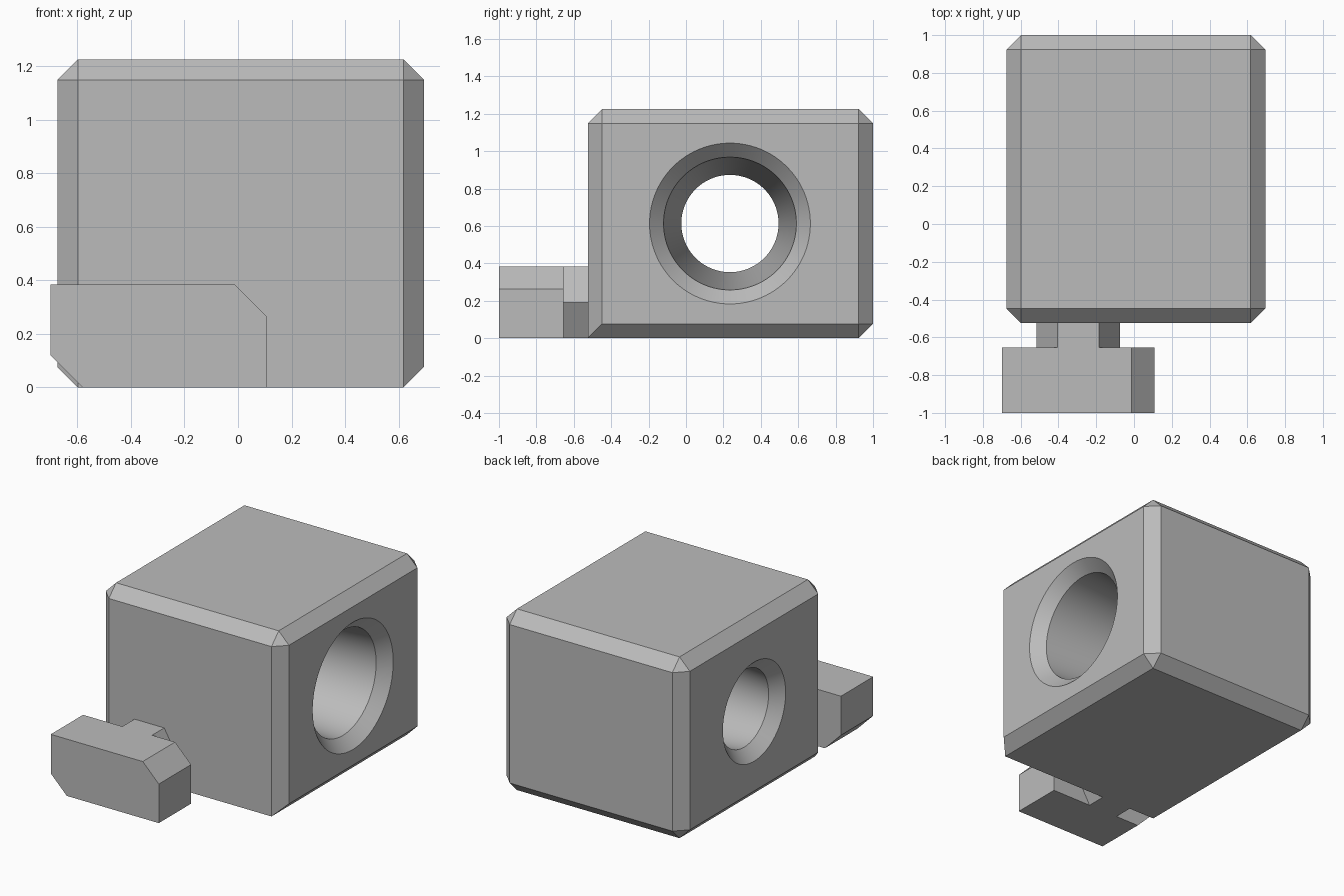
import bpy, bmesh, math

default = bpy.data.objects.get("Cube")
if default:
    bpy.data.objects.remove(default, do_unlink=True)

GREY = (0.5, 0.5, 0.5, 1.0)
grey = bpy.data.materials.new("plain grey")
grey.use_nodes = True
grey.diffuse_color = GREY
grey.node_tree.nodes["Principled BSDF"].inputs["Base Color"].default_value = GREY


def make_object(name, bm):
    bmesh.ops.recalc_face_normals(bm, faces=bm.faces)
    mesh = bpy.data.meshes.new(name)
    bm.to_mesh(mesh)
    bm.free()
    mesh.materials.append(grey)
    obj = bpy.data.objects.new(name, mesh)
    bpy.context.collection.objects.link(obj)
    return obj


def loft(name, rings):
    """Skin a list of equal-length closed rings and cap both ends."""
    bm = bmesh.new()
    loops = [[bm.verts.new(p) for p in ring] for ring in rings]
    n = len(loops[0])
    for a, b in zip(loops, loops[1:]):
        for i in range(n):
            j = (i + 1) % n
            bm.faces.new((a[i], a[j], b[j], b[i]))
    bm.faces.new(loops[0])
    bm.faces.new(loops[-1])
    return make_object(name, bm)


def extrude_y(name, profile, y0, y1):
    return loft(name, [[(x, y, z) for x, z in profile] for y in (y0, y1)])


# Block: every edge chamfered except the lower front one
X0, X1, Y0, Y1, TOP, CHAMFER = -0.675, 0.695, -0.525, 1.0, 1.225, 0.077
bm = bmesh.new()
bmesh.ops.create_cube(bm, size=1)
for v in bm.verts:
    v.co = (X0 if v.co.x < 0 else X1, Y0 if v.co.y < 0 else Y1, 0 if v.co.z < 0 else TOP)
edges = [e for e in bm.edges
         if not all(v.co.z < 0.01 and v.co.y < Y0 + 0.01 for v in e.verts)]
bmesh.ops.bevel(bm, geom=edges, offset=CHAMFER, segments=1, profile=0.5, affect="EDGES")
block = make_object("block", bm)

# Tapered bore with a countersink at each mouth
SIDES, BORE_Y, BORE_Z, OVER = 96, 0.235, 0.613, 0.03
BIG, SMALL, SINK = 0.355, 0.26, 0.075
stations = [(X0 - OVER, SMALL + SINK + OVER), (X0 + SINK, SMALL),
            (X1 - SINK, BIG), (X1 + OVER, BIG + SINK + OVER)]
angles = [math.tau * i / SIDES for i in range(SIDES)]
cutter = loft("bore_cutter", [
    [(x, BORE_Y + r * math.cos(a), BORE_Z + r * math.sin(a)) for a in angles]
    for x, r in stations])
cutter.hide_render = True
cut = block.modifiers.new("bore", "BOOLEAN")
cut.operation = "DIFFERENCE"
cut.solver = "EXACT"
cut.object = cutter
bpy.ops.object.select_all(action="DESELECT")
bpy.context.view_layer.objects.active = block
block.select_set(True)
bpy.ops.object.modifier_apply(modifier=cut.name)
bpy.data.objects.remove(cutter, do_unlink=True)
bpy.ops.object.shade_smooth_by_angle(angle=math.radians(20))

# Key: bar with two opposite corners cut off
KEY_TOP, KEY_L, KEY_R, CORNER, KEY_BACK = 0.384, -0.7, 0.108, 0.12, -0.655
extrude_y("key_bar", [(KEY_L + CORNER, 0), (KEY_R, 0), (KEY_R, KEY_TOP - CORNER),
                      (KEY_R - CORNER, KEY_TOP), (KEY_L, KEY_TOP), (KEY_L, CORNER)],
          -1.0, KEY_BACK)

# Neck: hexagonal pin joining the key to the block
NECK_X, NECK_R = -0.295, KEY_TOP / math.sqrt(3)
hexagon = [(NECK_X + NECK_R * math.cos(i * math.pi / 3),
            KEY_TOP / 2 + NECK_R * math.sin(i * math.pi / 3)) for i in range(6)]
extrude_y("key_neck", hexagon, KEY_BACK, Y0)
